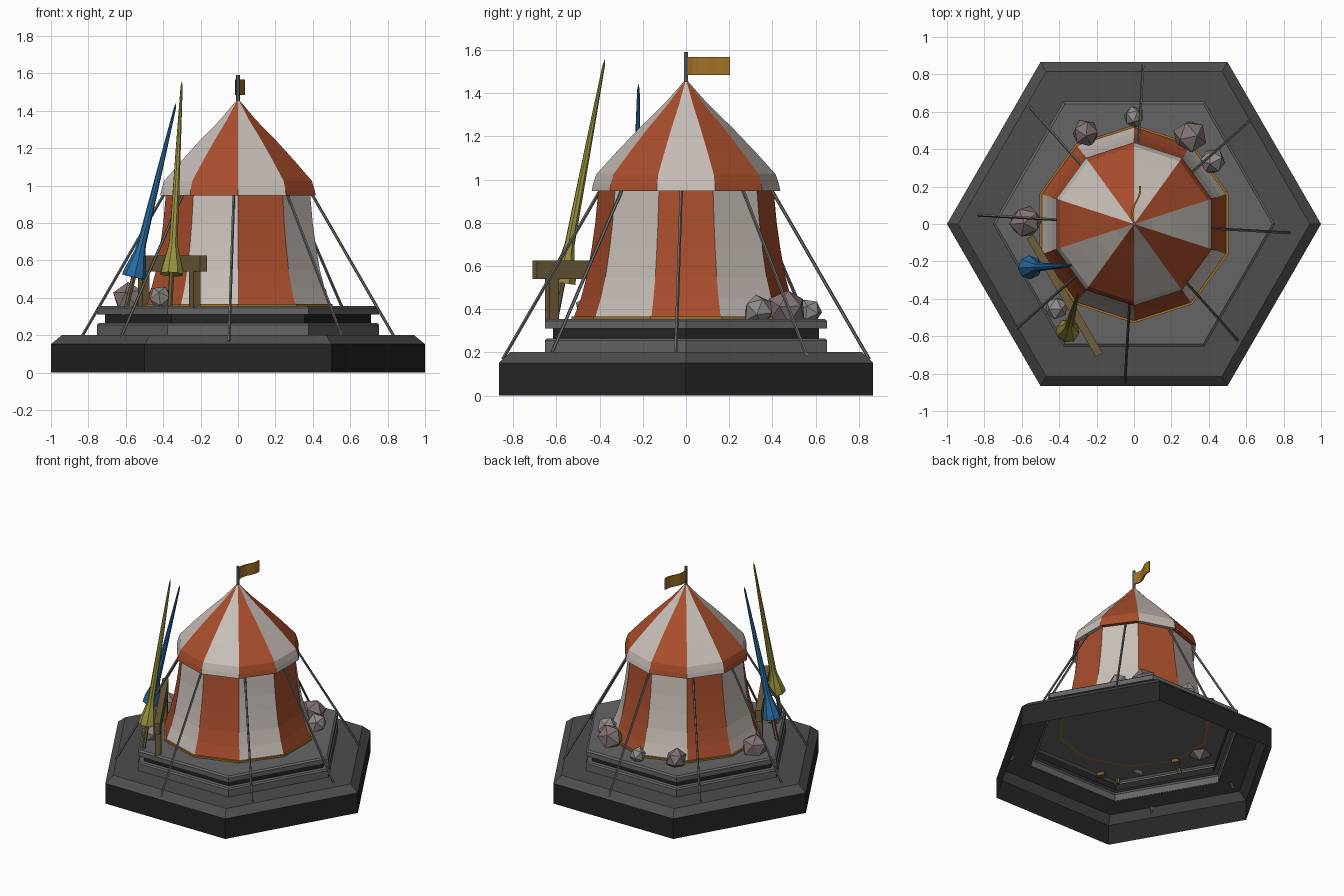
import bpy, bmesh, math, random
from mathutils import Vector

if "Cube" in bpy.data.objects:
    bpy.data.objects.remove(bpy.data.objects["Cube"])

random.seed(4)


def mat(name, r, g, b):
    m = bpy.data.materials.new(name)
    m.diffuse_color = (r, g, b, 1)
    m.use_nodes = True
    m.node_tree.nodes["Principled BSDF"].inputs["Base Color"].default_value = m.diffuse_color
    return m


ORANGE = mat("orange_cloth", .40, .075, .025)
WHITE = mat("white_cloth", .58, .52, .48)
BLACK = mat("dark_stone", .018, .018, .018)
STONE = mat("stone", .075, .075, .075)
PALE = mat("pale_stone", .13, .13, .13)
GOLD = mat("gold", .36, .17, .02)
WOOD = mat("wood", .16, .11, .045)
BLUE = mat("blue_paint", .02, .15, .36)
YELLOW = mat("yellow_paint", .33, .30, .05)
ROPE = mat("rope", .15, .15, .15)
ROCKS = [mat("rock_mauve", .22, .17, .17), mat("rock_grey", .28, .26, .24)]


def finish(name, bm, mats):
    me = bpy.data.meshes.new(name)
    bm.to_mesh(me)
    bm.free()
    for m in mats:
        me.materials.append(m)
    ob = bpy.data.objects.new(name, me)
    bpy.context.collection.objects.link(ob)
    return ob


def lathe(name, profile, sides, mats, start=0, pick=lambda seg, side: 0):
    """Revolve (radius, z) points; pick chooses the material of each face."""
    bm = bmesh.new()
    rings = []
    for r, z in profile:
        if r == 0:
            rings.append([bm.verts.new((0, 0, z))] * sides)
            continue
        angles = [math.radians(start) + math.tau * i / sides for i in range(sides)]
        rings.append([bm.verts.new((r * math.cos(a), r * math.sin(a), z)) for a in angles])
    for s in range(len(rings) - 1):
        for i in range(sides):
            j = (i + 1) % sides
            quad = [rings[s][i], rings[s][j], rings[s + 1][j], rings[s + 1][i]]
            f = bm.faces.new(list(dict.fromkeys(quad)))
            f.material_index = pick(s, i)
    return finish(name, bm, mats)


def aim(ob, a, b):
    """Place an object built along +z from its origin so that it runs a -> b."""
    ob.location = a
    ob.rotation_mode = 'QUATERNION'
    ob.rotation_quaternion = (Vector(b) - Vector(a)).to_track_quat('Z', 'Y')
    return ob


def rod(name, a, b, r, sides, m):
    length = (Vector(b) - Vector(a)).length
    return aim(lathe(name, [(0, 0), (r, 0), (r, length), (0, length)], sides, [m]), a, b)


def box(name, centre, size, angle, m):
    bm = bmesh.new()
    bmesh.ops.create_cube(bm, size=1)
    bmesh.ops.scale(bm, vec=size, verts=bm.verts)
    ob = finish(name, bm, [m])
    ob.location = centre
    ob.rotation_euler.z = angle
    return ob


# Hexagonal hollow base and stepped platform
lathe("base", [(1, 0), (1, .152), (.94, .202), (.75, .202)], 6, [BLACK, STONE],
      pick=lambda s, i: min(s, 1))
lathe("platform", [(.755, .2), (.755, .255), (.745, .265), (.71, .265), (.71, .31),
                   (.755, .31), (.755, .345), (.74, .355), (0, .355)], 6, [PALE, BLACK],
      pick=lambda s, i: int(s == 3))

# Ten-sided tent: flared walls, gold hem, roof striped the opposite way
lathe("tent_wall", [(.52, .36), (.487, .45), (.46, .55), (.437, .68), (.42, .80), (.405, .96)],
      10, [ORANGE, WHITE], -90, lambda s, i: i % 2)
lathe("tent_hem", [(.515, .35), (.53, .35), (.53, .367), (.515, .367)], 10, [GOLD], -90)
lathe("tent_roof", [(.40, .95), (.437, .947), (.43, .98), (.415, 1.025), (.32, 1.13),
                    (.215, 1.24), (.10, 1.352), (0, 1.465)],
      10, [WHITE, ORANGE], -90, lambda s, i: i % 2)

# Pole and waving flag
rod("flag_pole", (0, 0, 1.44), (0, 0, 1.592), .01, 6, ROPE)
bm = bmesh.new()
cols = []
for i in range(9):
    t = i / 8
    x, y = .02 * t - .016 * math.sin(t * 5.5), .005 + .198 * t
    cols.append([bm.verts.new((x + dx, y, z)) for dx, z in
                 [(-.005, 1.484), (.005, 1.484), (.005, 1.568), (-.005, 1.568)]])
for p, q in zip(cols, cols[1:]):
    for k in range(4):
        n = (k + 1) % 4
        bm.faces.new((p[k], p[n], q[n], q[k]))
bm.faces.new(cols[0])
bm.faces.new(cols[-1])
bmesh.ops.recalc_face_normals(bm, faces=bm.faces)
finish("flag", bm, [GOLD])

# Eight guy ropes
for i in range(8):
    a = math.radians(86.7 + 45 * i)
    c, s = math.cos(a), math.sin(a)
    rod(f"guy_rope_{i}", (.395 * c, .395 * s, .955), (.85 * c, .85 * s, .168), .008, 5, ROPE)

# Rocks scattered on the platform
for i, (x, y, r, z) in enumerate([(-.26, .487, .078, .395), (0, .572, .058, .39),
                                  (.30, .465, .092, .40), (.42, .337, .074, .395),
                                  (-.58, .01, .092, .395), (-.415, -.45, .064, .40)]):
    bm = bmesh.new()
    bmesh.ops.create_icosphere(bm, subdivisions=1, radius=r)
    for v in bm.verts:
        v.co *= random.uniform(.95, 1.06)
    ob = finish(f"rock_{i}", bm, [ROCKS[i % 2]])
    ob.location = (x, y, z)
    ob.rotation_euler = [random.uniform(0, 6) for _ in range(3)]
    ob.scale.z = .95

# Wooden lance rack
turn = math.atan2(-.63, .37)
box("rack_beam", (-.37, -.385, .583), (.73, .042, .085), turn, WOOD)
for i, (x, y) in enumerate([(-.232, -.62), (-.505, -.155)]):
    box(f"rack_leg_{i}", (x, y, .44), (.05, .042, .22), turn, WOOD)


# Lances: flared guard, tapering shaft, wooden grip
def lance(name, guard, tip, m):
    g, t = Vector(guard), Vector(tip)
    length = (t - g).length
    profile = [(0, .03), (.035, .01), (.064, 0), (.06, .03), (.03, .14), (.024, .18),
               (.014, length * .65), (.006, length - .03), (0, length)]
    aim(lathe(name, profile, 8, [m]), g, t)
    d = (t - g).normalized()
    rod(name + "_grip", g - d * .21, g + d * .03, .014, 6, WOOD)


lance("yellow_lance", (-.355, -.572, .525), (-.30, -.375, 1.56), YELLOW)
lance("blue_lance", (-.558, -.232, .51), (-.33, -.22, 1.445), BLUE)
